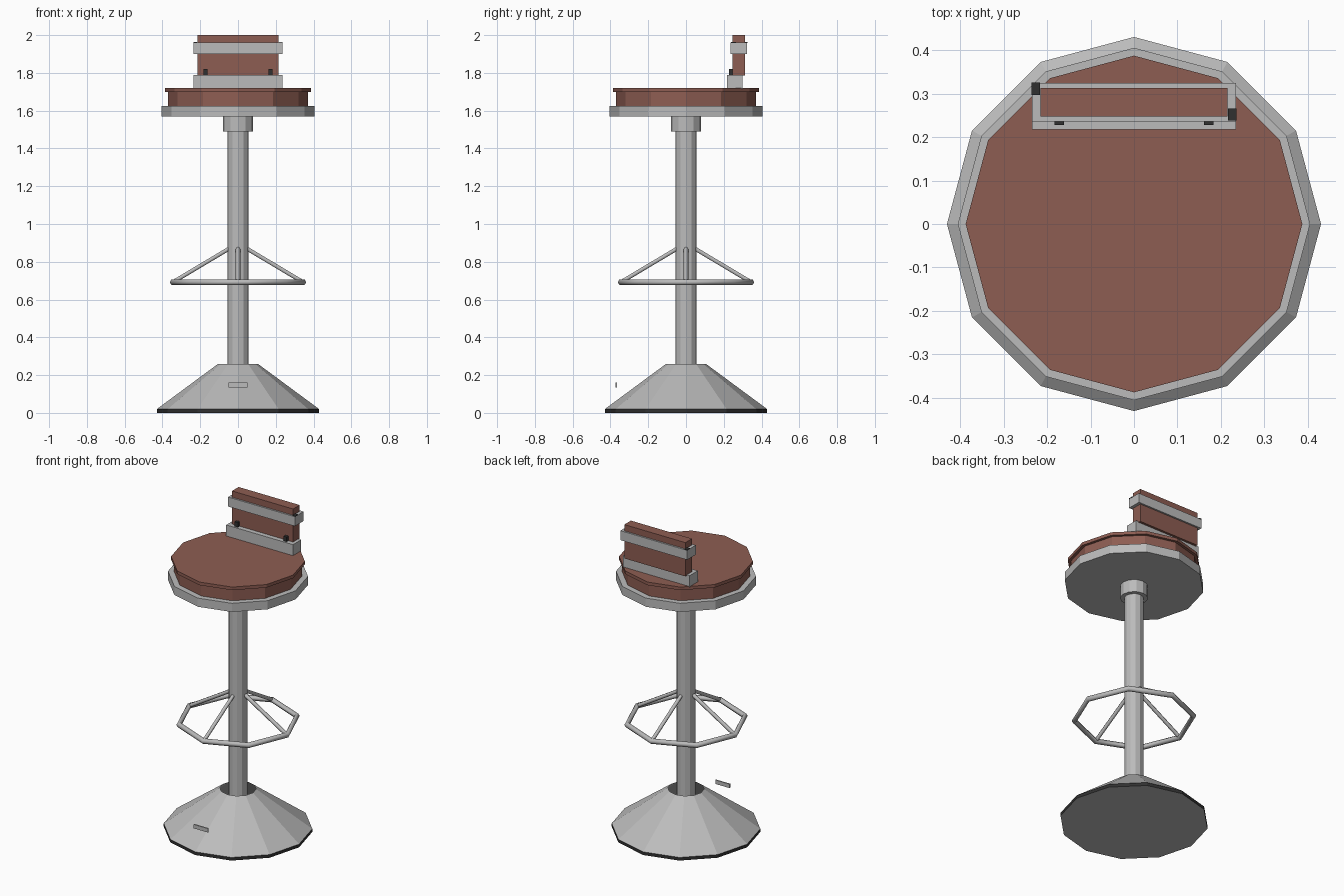
import bpy
import bmesh
from math import cos, sin, pi
from mathutils import Vector

cube = bpy.data.objects.get("Cube")
if cube:
    bpy.data.objects.remove(cube, do_unlink=True)


def material(name, r, g, b):
    m = bpy.data.materials.new(name)
    m.use_nodes = True
    m.diffuse_color = (r, g, b, 1)
    m.node_tree.nodes["Principled BSDF"].inputs["Base Color"].default_value = (r, g, b, 1)
    return m


metal = material("brushed metal", 0.5, 0.5, 0.5)
leather = material("brown leather", 0.27, 0.11, 0.085)
rubber = material("dark rubber", 0.03, 0.03, 0.03)


def finish(name, bm, *mats):
    bmesh.ops.recalc_face_normals(bm, faces=bm.faces)
    mesh = bpy.data.meshes.new(name)
    bm.to_mesh(mesh)
    bm.free()
    obj = bpy.data.objects.new(name, mesh)
    bpy.context.collection.objects.link(obj)
    for m in mats:
        mesh.materials.append(m)
    return obj


def lathe(name, profile, mat, sides=12, cap_top=True):
    """Turn a bottom-to-top list of (radius, height) around the z axis."""
    bm = bmesh.new()
    rings = [[bm.verts.new((r * cos(2 * pi * i / sides), r * sin(2 * pi * i / sides), z))
              for i in range(sides)] for r, z in profile]
    for low, high in zip(rings, rings[1:]):
        for i in range(sides):
            j = (i + 1) % sides
            bm.faces.new((low[i], low[j], high[j], high[i]))
    bm.faces.new(rings[0])
    if cap_top:
        bm.faces.new(rings[-1])
    return finish(name, bm, mat)


def box(name, low, high, mat):
    bm = bmesh.new()
    bmesh.ops.create_cube(bm, size=1)
    low, high = Vector(low), Vector(high)
    for v in bm.verts:
        v.co = (low + high) / 2 + v.co * (high - low)
    return finish(name, bm, mat)


def tube(name, points, radius, mat, cyclic=False):
    curve = bpy.data.curves.new(name, "CURVE")
    curve.dimensions = "3D"
    curve.bevel_depth = radius
    curve.bevel_resolution = 1
    curve.use_fill_caps = True
    spline = curve.splines.new("POLY")
    spline.points.add(len(points) - 1)
    for p, co in zip(spline.points, points):
        p.co = (*co, 1)
    spline.use_cyclic_u = cyclic
    obj = bpy.data.objects.new(name, curve)
    bpy.context.collection.objects.link(obj)
    curve.materials.append(mat)
    return obj


# Base: flared foot with a dark rim
base = lathe("base", [(0.43, 0), (0.43, 0.02), (0.105, 0.26)], metal, cap_top=False)
base.data.materials.append(rubber)
for face in base.data.polygons:
    if abs(face.normal.z) < 0.1:
        face.material_index = 1
box("base_plate", (-0.05, -0.374, 0.135), (0.05, -0.366, 0.16), metal)

# Column and collar
lathe("column", [(0.056, 0.02), (0.056, 1.5)], metal)
lathe("collar", [(0.08, 1.49), (0.08, 1.57)], metal)

# Footrest: eight-sided ring with four struts
tube("footrest_ring", [(0.345 * cos(i * pi / 4), 0.345 * sin(i * pi / 4), 0.692) for i in range(8)],
     0.016, metal, cyclic=True)
for i, side in enumerate(("left", "back", "right", "front")):
    c, s = cos(i * pi / 2), sin(i * pi / 2)
    tube("footrest_strut_" + side, [(0.34 * c, 0.34 * s, 0.695), (0.05 * c, 0.05 * s, 0.868)],
         0.012, metal)

# Seat: metal pan and lipped cushion
lathe("seat_pan", [(0.405, 1.57), (0.405, 1.625)], metal)
lathe("seat_cushion", [(0.37, 1.62), (0.37, 1.7), (0.387, 1.7), (0.387, 1.72)], leather)

# Backrest: padded panel held by two metal bars
box("back_panel", (-0.215, 0.247, 1.785), (0.215, 0.313, 2.0), leather)
box("back_upper_bar", (-0.235, 0.236, 1.9), (0.235, 0.324, 1.96), metal)
box("back_lower_bar", (-0.235, 0.217, 1.715), (0.235, 0.298, 1.79), metal)

# Bolts on the lower bar and small dark tabs on the upper bar
for side, x in (("right", -0.172), ("left", 0.172)):
    box("bolt_" + side, (x - 0.011, 0.228, 1.785), (x + 0.011, 0.25, 1.82), rubber)
box("bar_tab_right", (-0.236, 0.297, 1.959), (-0.216, 0.325, 1.964), rubber)
box("bar_tab_left", (0.216, 0.238, 1.959), (0.236, 0.266, 1.964), rubber)
